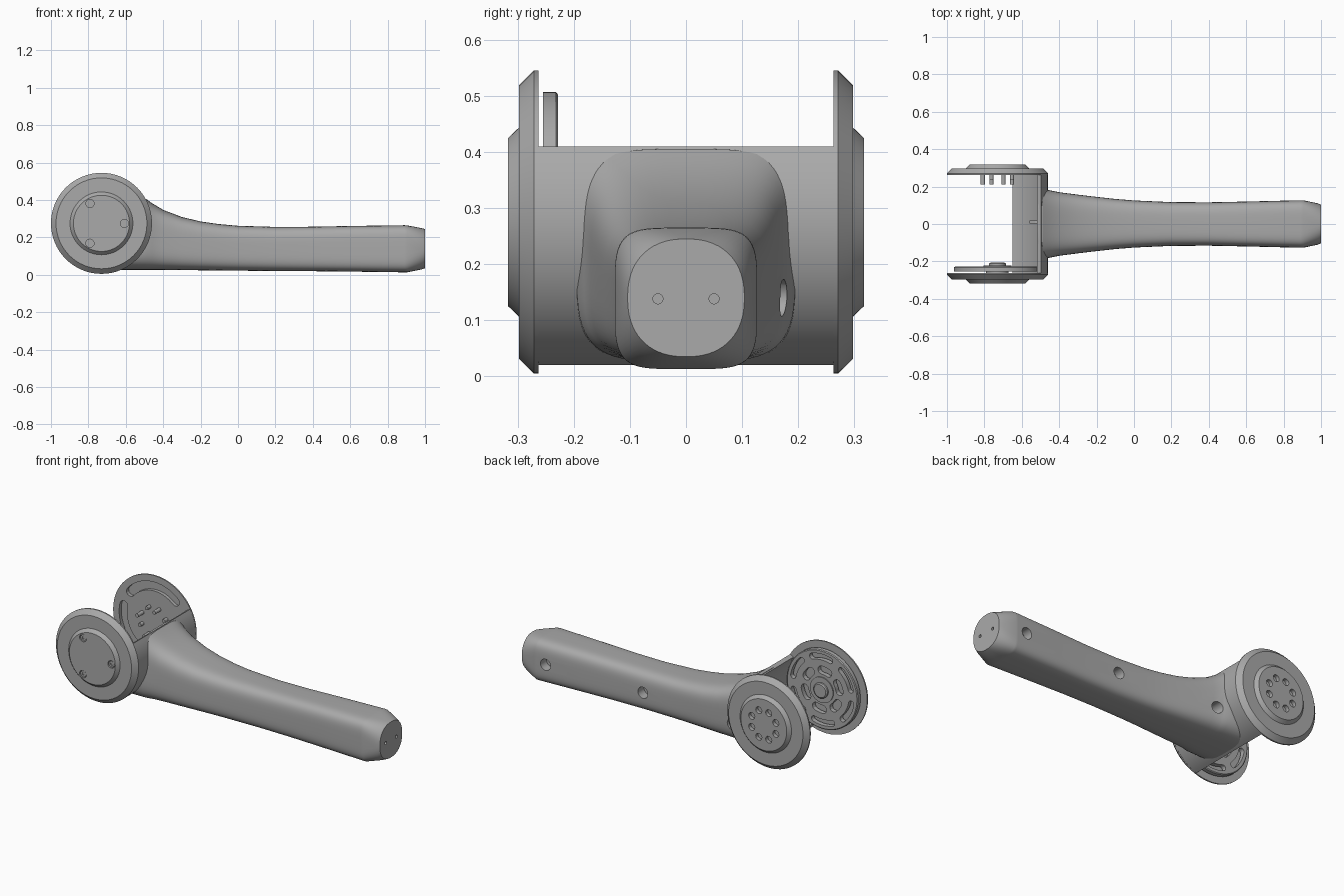
import bpy, bmesh
from math import sin, cos, pi, radians

if "Cube" in bpy.data.objects:
    bpy.data.objects.remove(bpy.data.objects["Cube"])

CX, CZ = -0.73, 0.275          # axis of the two round flanges


def material(name, value):
    mat = bpy.data.materials.new(name)
    mat.use_nodes = True
    colour = (value, value, value, 1)
    mat.diffuse_color = colour
    mat.node_tree.nodes["Principled BSDF"].inputs["Base Color"].default_value = colour
    return mat


GREY = material("satin grey", 0.4)
parts = []


def loft(name, solids):
    """Each solid is a list of matching rings, skinned and capped."""
    bm = bmesh.new()
    for rings in solids:
        loops = [[bm.verts.new(p) for p in ring] for ring in rings]
        n = len(loops[0])
        for a, b in zip(loops, loops[1:]):
            for i in range(n):
                j = (i + 1) % n
                bm.faces.new((a[i], a[j], b[j], b[i]))
        bm.faces.new(loops[0][::-1])
        bm.faces.new(loops[-1])
    bmesh.ops.recalc_face_normals(bm, faces=bm.faces[:])
    mesh = bpy.data.meshes.new(name)
    bm.to_mesh(mesh)
    bm.free()
    mesh.materials.append(GREY)
    obj = bpy.data.objects.new(name, mesh)
    bpy.context.collection.objects.link(obj)
    parts.append(obj)
    return obj


def polar(r, a, cx=CX, cz=CZ):
    return cx + r * cos(a), cz + r * sin(a)


def prism(outline, y0, y1):
    return [[(x, y, z) for x, z in outline] for y in (y0, y1)]


def lathe(profile, n=64, cx=CX, cz=CZ):
    rings = []
    for r, y in profile:
        pts = [polar(r, 2 * pi * i / n, cx, cz) for i in range(n)]
        rings.append([(x, y, z) for x, z in pts])
    return rings


def rod(r, y0, y1, dist=0, deg=0, n=20):
    cx, cz = polar(dist, radians(deg))
    return lathe([(r, y0), (r, y1)], n, cx, cz)


def arc(deg0, deg1, r, half, rounded=True, steps=24):
    """Outline of a curved slot around the flange axis."""
    a0, a1 = radians(deg0), radians(deg1)
    angles = [a0 + (a1 - a0) * i / steps for i in range(steps + 1)]
    pts = [polar(r + half, a) for a in angles]
    if rounded:
        pts += [polar(half, a1 + pi * k / 6, *polar(r, a1)) for k in range(1, 6)]
    pts += [polar(r - half, a) for a in reversed(angles)]
    if rounded:
        pts += [polar(half, a0 + pi + pi * k / 6, *polar(r, a0)) for k in range(1, 6)]
    return pts


def cut(target, solids):
    cutter = loft("cutter", solids)
    parts.remove(cutter)
    cutter.hide_render = True
    mod = target.modifiers.new("cut", "BOOLEAN")
    mod.operation, mod.solver, mod.object = "DIFFERENCE", "EXACT", cutter
    bpy.context.view_layer.objects.active = target
    bpy.ops.object.modifier_apply(modifier=mod.name)
    bpy.data.objects.remove(cutter)


def section(x, half_w, low, high, power, n=64):
    """Rounded-square cross-section of the handle."""
    mid, half_h = (low + high) / 2, (high - low) / 2
    ring = []
    for i in range(n):
        c, s = cos(2 * pi * (i + 0.5) / n), sin(2 * pi * (i + 0.5) / n)
        y = abs(c) ** (2 / power) * (1 if c > 0 else -1)
        z = abs(s) ** (2 / power) * (1 if s > 0 else -1)
        ring.append((x, half_w * y, mid + half_h * z))
    return ring


# Handle: flared at the yoke, slim in the middle, tapered at the tip
stations = [
    (-0.64, 0.20, 0.026, 0.41, 4), (-0.49, 0.195, 0.026, 0.405, 4),
    (-0.46, 0.182, 0.026, 0.383, 4), (-0.40, 0.17, 0.026, 0.347, 4),
    (-0.30, 0.157, 0.025, 0.309, 4), (-0.20, 0.145, 0.024, 0.285, 4),
    (-0.10, 0.134, 0.023, 0.271, 4), (0.0, 0.126, 0.022, 0.262, 4),
    (0.2, 0.117, 0.02, 0.256, 4), (0.4, 0.116, 0.019, 0.257, 4.2),
    (0.6, 0.12, 0.017, 0.261, 4.4), (0.89, 0.127, 0.013, 0.265, 4.6),
    (0.905, 0.127, 0.013, 0.264, 4.5), (0.98, 0.111, 0.028, 0.25, 2.7),
    (1.0, 0.104, 0.035, 0.245, 2.3)]
handle = loft("handle", [[section(*s) for s in stations]])
cut(handle, [rod(0.252, -0.4, 0.4, n=96)])
# Side holes, then the two small tip holes
holes = []
for x, depth in ((0.83, 0.07), (0.2, 0.06), (-0.42, 0.10)):
    holes.append(lathe([(0.033, depth), (0.033, 0.25)], 24, x, 0.14))
for y in (-0.05, 0.05):
    holes.append([[(x, y + 0.009 * cos(k * pi / 8), 0.138 + 0.009 * sin(k * pi / 8))
                   for k in range(16)] for x in (0.97, 1.05)])
cut(handle, holes)

# Yoke: curved wall joining the flanges, with a small latch
loft("yoke_wall", [prism(arc(-71, 30, 0.257, 0.012, False), -0.268, 0.268)])
loft("latch", [prism([(-0.56, 0.30), (-0.49, 0.30), (-0.49, 0.32), (-0.53, 0.32)],
                     0.002, 0.018)])

# Flanges: chamfered disc with a raised cap, one on each side
flange_profile = [(0.27, 0.263), (0.27, 0.271), (0.243, 0.298), (0.168, 0.298),
                  (0.15, 0.317)]
front = loft("front_flange", [lathe([(r, -y) for r, y in flange_profile])])
back = loft("back_flange", [lathe(flange_profile)])

# Front cap: three recessed screws
screw_angles = (0, 120, 240)
cut(front, [rod(0.022, -0.33, -0.305, 0.123, a) for a in screw_angles])
screws = loft("cap_screws", [rod(0.018, -0.313, -0.30, 0.123, a) for a in screw_angles])
cut(screws, [rod(0.008, -0.33, -0.308, 0.123, a, 6) for a in screw_angles])

# Back flange: ring of holes outside, three long slots inside, contact pins
ring = [22.5 + 45 * k for k in range(8)]
cut(back, [rod(0.02, 0.295, 0.33, 0.085, a) for a in ring]
    + [prism(arc(a, a + 92, 0.205, 0.026), 0.25, 0.283) for a in (48, 168, 288)])
loft("contact_pins", [rod(0.011, 0.212 if k % 2 else 0.235, 0.27, 0.085, a, 12)
                      for k, a in enumerate(ring)])

# Slotted wheel inside the front flange, with a stepped hub
wheel = loft("wheel", [lathe([(0.232, -0.255), (0.232, -0.232), (0.227, -0.228)])])
cut(wheel, [prism(arc(a + 10, a + 46, 0.192, 0.017), -0.27, -0.21)
            for a in range(0, 360, 60)]
    + [prism(arc(a + 28, a + 50, 0.115, 0.024), -0.27, -0.21)
       for a in range(0, 360, 60)])
loft("wheel_hub", [lathe([(0.075, -0.23), (0.075, -0.222), (0.045, -0.222),
                          (0.045, -0.212), (0.038, -0.207)], 32)])
loft("wheel_axle", [rod(0.06, -0.27, -0.24, n=32)])

# Smooth shading with crisp edges
bpy.ops.object.select_all(action="DESELECT")
for obj in parts:
    obj.select_set(True)
bpy.context.view_layer.objects.active = handle
bpy.ops.object.shade_smooth_by_angle(angle=radians(28))
